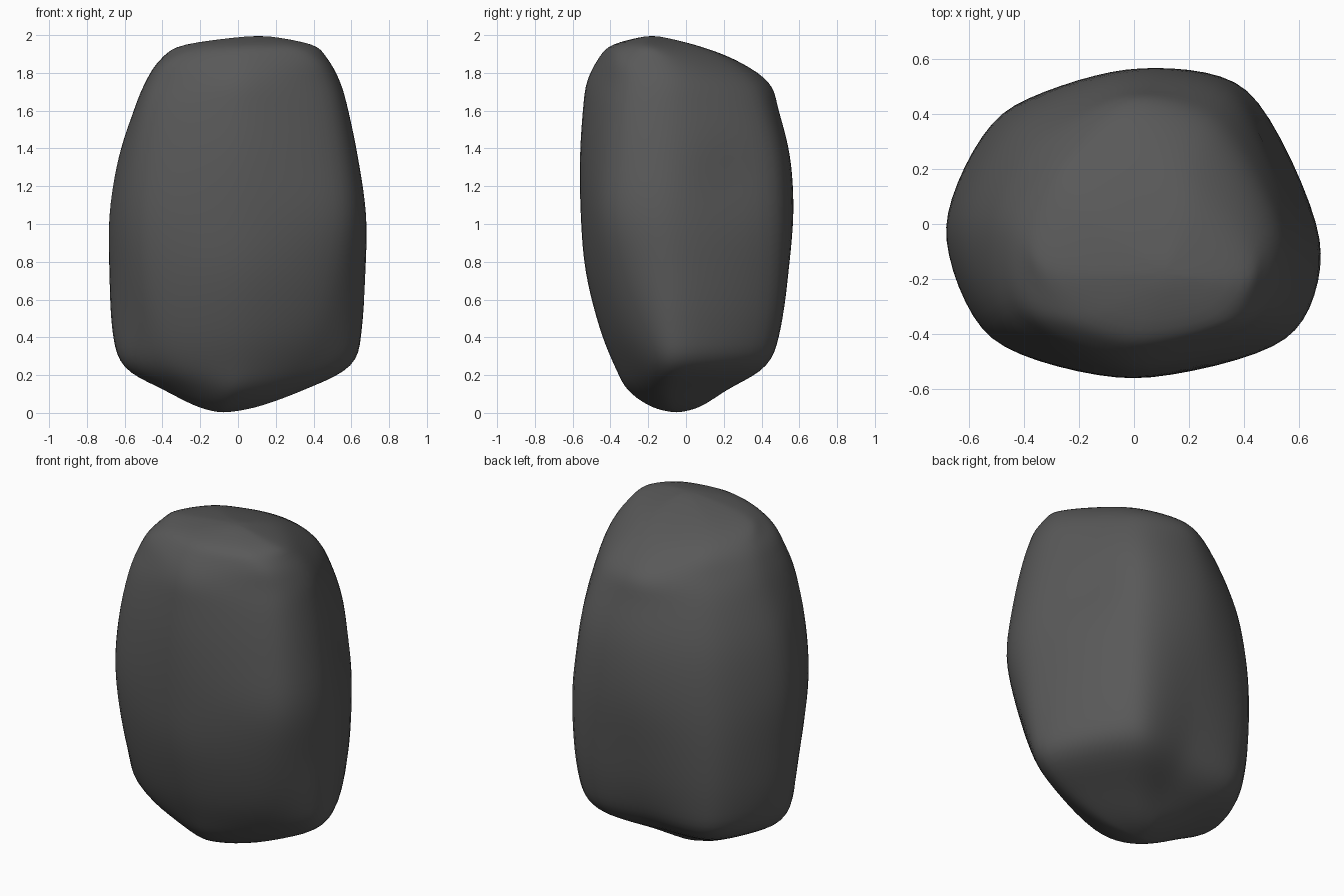
import bpy, math
from mathutils import Vector

if "Cube" in bpy.data.objects:
    bpy.data.objects.remove(bpy.data.objects["Cube"])

# Corner directions in degrees: E NE N NW W SW S SE
ANGLES = [-5, 50, 93, 140, 181, 219, 270, 323]
# Levels: z, centre x, centre y, then radii in those directions
LEVELS = [
    (0.03, -.07, -.06, .17, .14, .13, .12, .14, .12, .12, .14),
    (0.12, -.03, -.05, .38, .31, .26, .34, .36, .28, .26, .29),
    (0.25, 0, 0, .61, .53, .39, .55, .60, .48, .38, .44),
    (0.45, 0, 0, .665, .61, .475, .61, .67, .57, .46, .55),
    (0.75, 0, 0, .68, .64, .53, .63, .685, .64, .535, .645),
    (1.05, 0, 0, .68, .64, .565, .62, .685, .67, .56, .70),
    (1.35, 0, 0, .635, .61, .55, .575, .635, .65, .565, .67),
    (1.60, 0, 0, .58, .53, .49, .49, .55, .605, .55, .625),
    (1.75, 0, 0, .535, .45, .44, .41, .485, .55, .53, .585),
    (1.87, 0, -.05, .47, .34, .31, .35, .41, .45, .42, .51),
    (1.95, .05, -.17, .35, .25, .21, .27, .34, .26, .22, .29),
]
BOTTOM, TOP = Vector((-.08, -.05, 0)), Vector((.12, -.18, 2.002))
SEG, SUB = 64, 5


def spline(a, b, c, d, t, k=0.5):
    # Cardinal spline; a low k gives flatter facets between the corners
    m, n = (c - a) * k, (d - b) * k
    return (b * (2 * t ** 3 - 3 * t * t + 1) + m * (t ** 3 - 2 * t * t + t)
            + c * (3 * t * t - 2 * t ** 3) + n * (t ** 3 - t * t))


def ring(level):
    z, cx, cy, *r = level
    c = [Vector((cx + q * math.cos(math.radians(a)), cy + q * math.sin(math.radians(a)), z))
         for a, q in zip(ANGLES, r)]
    pts = []
    for i in range(SEG):
        k, t = divmod(i * 8 / SEG, 1)
        k = int(k)
        pts.append(spline(c[k - 1], c[k], c[(k + 1) % 8], c[(k + 2) % 8], t, 0.42))
    return pts


# Smoothly interpolated skin between the levels
rings = [[BOTTOM] * SEG] + [ring(l) for l in LEVELS] + [[TOP] * SEG]
n = len(rings)
verts = [BOTTOM]
for j in range(n - 1):
    p = [rings[max(0, min(n - 1, j + o))] for o in (-1, 0, 1, 2)]
    for s in range(SUB):
        if j == 0 and s == 0:
            continue
        verts += [spline(p[0][i], p[1][i], p[2][i], p[3][i], s / SUB) for i in range(SEG)]
verts.append(TOP)

# Local hollows and bumps: place, push, width
for place, push, w in [((.57, .27, 1.25), (-.03, -.015, 0), .2),
                       ((-.6, -.15, .28), (-.02, -.015, -.02), .15)]:
    for i, v in enumerate(verts):
        d = (v - Vector(place)).length_squared
        verts[i] = v + Vector(push) * math.exp(-d / (w * w))

rows = (len(verts) - 2) // SEG
faces = []
for i in range(SEG):
    k = (i + 1) % SEG
    faces.append((0, 1 + k, 1 + i))
    for r in range(rows - 1):
        a = 1 + r * SEG
        faces.append((a + i, a + k, a + SEG + k, a + SEG + i))
    a = 1 + (rows - 1) * SEG
    faces.append((a + i, a + k, len(verts) - 1))

mesh = bpy.data.meshes.new("boulder")
mesh.from_pydata([tuple(v) for v in verts], [], faces)
boulder = bpy.data.objects.new("boulder", mesh)
bpy.context.collection.objects.link(boulder)
for f in mesh.polygons:
    f.use_smooth = True

# Soften the stone slightly
soft = boulder.modifiers.new("soften", 'SMOOTH')
soft.factor = 0.5
soft.iterations = 8

stone = bpy.data.materials.new("dark grey stone")
stone.diffuse_color = (0.1, 0.1, 0.1, 1)
stone.use_nodes = True
stone.node_tree.nodes["Principled BSDF"].inputs["Base Color"].default_value = stone.diffuse_color
mesh.materials.append(stone)
